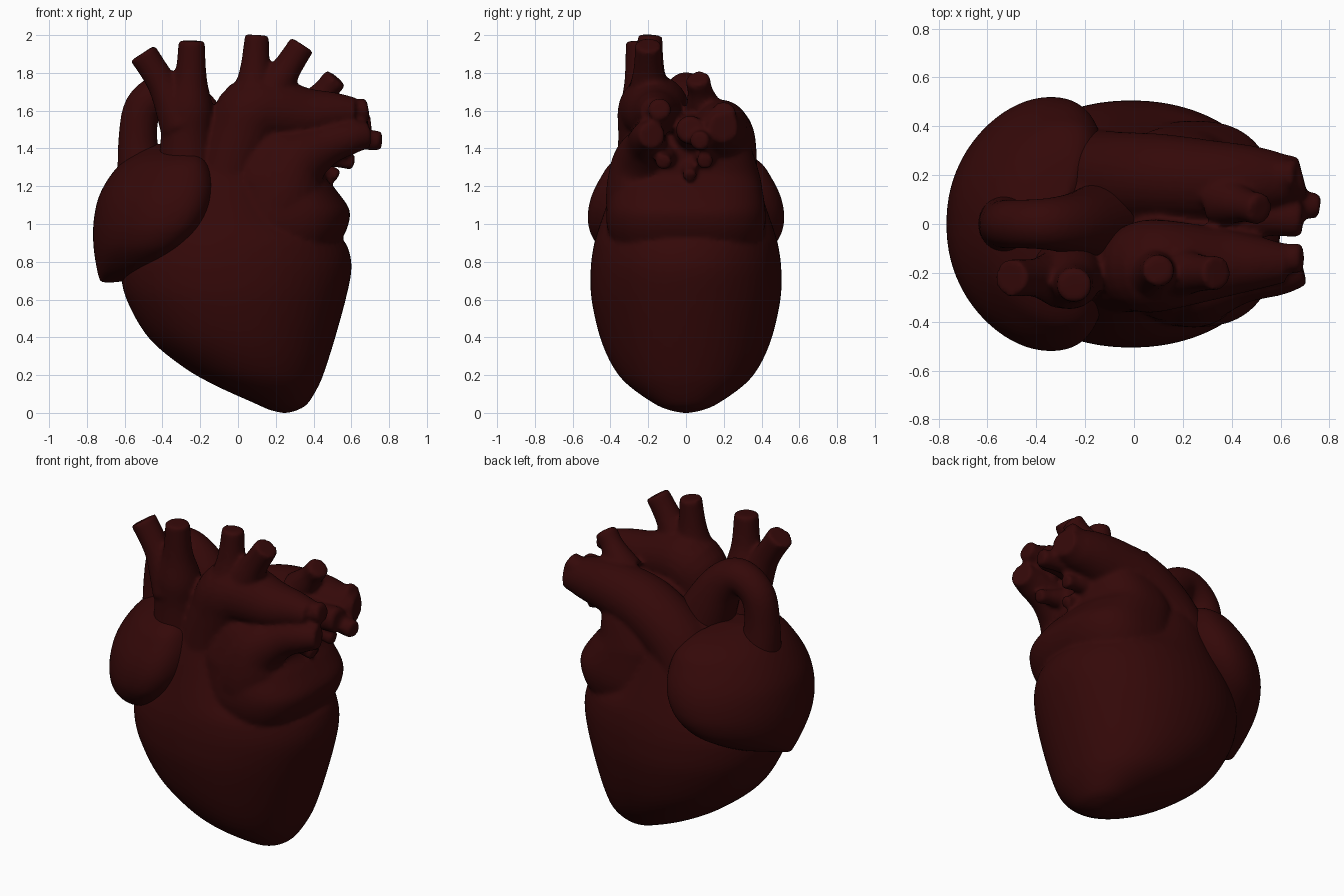
import bpy, bmesh, math
from mathutils import Vector

if "Cube" in bpy.data.objects:
    bpy.data.objects.remove(bpy.data.objects["Cube"])

mat = bpy.data.materials.new("dark_red")
mat.diffuse_color = (0.034, 0.0025, 0.0025, 1)
mat.use_nodes = True
mat.node_tree.nodes["Principled BSDF"].inputs["Base Color"].default_value = mat.diffuse_color


def spline(rows, steps=6):
    """Smooth curve through rows of numbers."""
    rows = [Vector(r) for r in rows]
    out = []
    for i in range(len(rows) - 1):
        a, b = rows[max(i - 1, 0)], rows[i]
        c, d = rows[i + 1], rows[min(i + 2, len(rows) - 1)]
        for k in range(steps):
            t = k / steps
            out.append(b + (c - a) * (t / 2) + (a * 2 - b * 5 + c * 4 - d) * (t * t / 2)
                       + (b * 3 - a - c * 3 + d) * (t ** 3 / 2))
    return out + [rows[-1]]


def skin(bm, rings):
    """Closed skin over a stack of rings."""
    vs = [[bm.verts.new(p) for p in r] for r in rings]
    n = len(vs[0])
    for a, b in zip(vs, vs[1:]):
        for i in range(n):
            j = (i + 1) % n
            bm.faces.new((a[i], a[j], b[j], b[i]))
    bm.faces.new(vs[0][::-1])
    bm.faces.new(vs[-1])


def tube(bm, path, sides=24):
    """Round tube through (x, y, z, radius) points."""
    pts = spline(path)
    cs = [Vector(p[:3]) for p in pts]
    side, old, rings = None, None, []
    for i, c in enumerate(cs):
        t = (cs[min(i + 1, len(cs) - 1)] - cs[max(i - 1, 0)]).normalized()
        side = t.orthogonal().normalized() if old is None else old.rotation_difference(t) @ side
        old, up, r = t, t.cross(side), pts[i][3]
        rings.append([c + side * (r * math.cos(2 * math.pi * k / sides))
                      + up * (r * math.sin(2 * math.pi * k / sides)) for k in range(sides)])
    skin(bm, rings)


def loft(bm, rows, power=2.0, skew=0.0, sides=64):
    """Stack of level ovals from (z, x left, x right, half depth) rows."""
    rings = []
    for z, x0, x1, hy in [(*r,) for r in spline(rows)]:
        ring = []
        for k in range(sides):
            a = 2 * math.pi * k / sides
            c, s = math.cos(a), math.sin(a)
            e = 2 / power
            x = (x0 + x1) / 2 + (x1 - x0) / 2 * math.copysign(abs(c) ** e, c) + skew * s * s
            ring.append(Vector((x, hy * math.copysign(abs(s) ** e, s), z)))
        rings.append(ring)
    skin(bm, rings)


def part(name, tubes=(), lofts=(), smooth=5):
    """Fuse tubes and lofts into one soft body."""
    bm = bmesh.new()
    for t in tubes:
        tube(bm, t)
    for l in lofts:
        loft(bm, *l)
    bmesh.ops.recalc_face_normals(bm, faces=bm.faces)
    me = bpy.data.meshes.new(name)
    bm.to_mesh(me)
    bm.free()
    me.materials.append(mat)
    ob = bpy.data.objects.new(name, me)
    bpy.context.collection.objects.link(ob)
    m = ob.modifiers.new("fuse", 'REMESH')
    m.mode, m.voxel_size, m.use_smooth_shade = 'VOXEL', 0.014, True
    m = ob.modifiers.new("soften", 'SMOOTH')
    m.factor, m.iterations = 0.5, smooth


# lower heart body
ventricles = [
    (0.0, .235, .265, .02), (.015, .17, .315, .09), (.05, .09, .37, .17), (.15, -.13, .43, .31),
    (.25, -.3, .468, .39), (.4, -.475, .515, .455), (.6, -.59, .57, .5), (.75, -.62, .6, .505),
    (.85, -.6, .59, .495), (.92, -.56, .55, .48), (1.0, -.48, .42, .455), (1.1, -.42, .32, .42),
    (1.2, -.38, .26, .385), (1.3, -.33, .22, .345), (1.4, -.27, .18, .28), (1.46, -.2, .15, .2)]

# bulging lobe above the groove
left_atrium = [
    (.85, -.05, .5, .36), (.92, -.08, .55, .4), (1.0, -.1, .585, .42), (1.08, -.1, .588, .42),
    (1.18, -.1, .52, .405), (1.26, -.1, .46, .39), (1.4, -.05, .46, .345), (1.48, 0, .43, .29),
    (1.55, .1, .35, .18)]

# main artery with its two upward branches
aorta = [
    [(-.06, -.18, .9, .24), (-.06, -.19, 1.2, .18), (.01, -.18, 1.45, .18), (.1, -.17, 1.6, .19),
     (.35, -.16, 1.58, .145), (.5, -.16, 1.59, .11), (.62, -.16, 1.59, .08)],
    [(.08, -.2, 1.6, .15), (.09, -.195, 1.8, .085), (.1, -.19, 2.0, .064)],
    [(.15, -.19, 1.65, .13), (.25, -.2, 1.81, .08), (.34, -.2, 1.95, .07)]]

# upper vein with two branches
upper_vein = [
    [(-.27, -.18, 1.1, .17), (-.27, -.2, 1.45, .14), (-.262, -.22, 1.62, .13), (-.25, -.24, 1.78, .085),
     (-.245, -.25, 1.97, .07)],
    [(-.29, -.22, 1.53, .13), (-.4, -.22, 1.74, .08), (-.505, -.22, 1.905, .077)]]

# front and rear lung arteries
lung_arteries = [
    [(.24, -.18, .95, .2), (.24, -.21, 1.12, .215), (.3, -.22, 1.31, .18), (.45, -.21, 1.41, .115),
     (.6, -.2, 1.46, .09), (.69, -.18, 1.47, .07)],
    [(-.2, .2, 1.0, .2), (-.1, .19, 1.26, .19), (.1, .19, 1.43, .18), (.3, .18, 1.49, .165),
     (.46, .18, 1.51, .145), (.6, .18, 1.51, .115), (.69, .2, 1.51, .08)]]

# short vessel stubs on the side, as start, end and radius
stubs = [((.35, .04, 1.48), (.69, .02, 1.5), .075), ((.45, .12, 1.46), (.76, .07, 1.44), .053),
         ((.5, .2, 1.53), (.67, .2, 1.59), .065), ((.36, .1, 1.58), (.52, .06, 1.775), .065),
         ((.48, -.14, 1.57), (.69, -.14, 1.61), .06), ((.4, -.1, 1.37), (.615, -.12, 1.325), .042),
         ((.4, .1, 1.37), (.6, .1, 1.33), .042), ((.38, .02, 1.34), (.53, .02, 1.25), .036)]
stub_tubes = [[(*a, r * 1.7), (*Vector(a).lerp(Vector(b), .6), r * 1.05),
               (*Vector(a).lerp(Vector(b), .94), r), (*b, r * .7)] for a, b, r in stubs]

part("heart_body_and_vessels", aorta + upper_vein + lung_arteries + stub_tubes,
     [(ventricles, 2.1), (left_atrium, 2.5)])

# big lobe wrapping the left of the picture
part("right_atrium", lofts=[([
    (.69, -.73, -.66, .05), (.75, -.745, -.53, .25), (.85, -.762, -.33, .43), (.95, -.768, -.2, .505),
    (1.05, -.76, -.13, .52), (1.15, -.735, -.105, .5), (1.25, -.68, -.115, .45), (1.33, -.61, -.16, .39),
    (1.39, -.52, -.24, .27), (1.425, -.44, -.34, .08)], 2.15, .11)])

# looped vessel
part("vein_loop", [
    [(-.5, 0, 1.2, .14), (-.53, 0, 1.43, .105), (-.5, 0, 1.62, .1), (-.37, 0, 1.7, .105),
     (-.24, 0, 1.6, .13), (-.12, 0, 1.35, .18)]])
